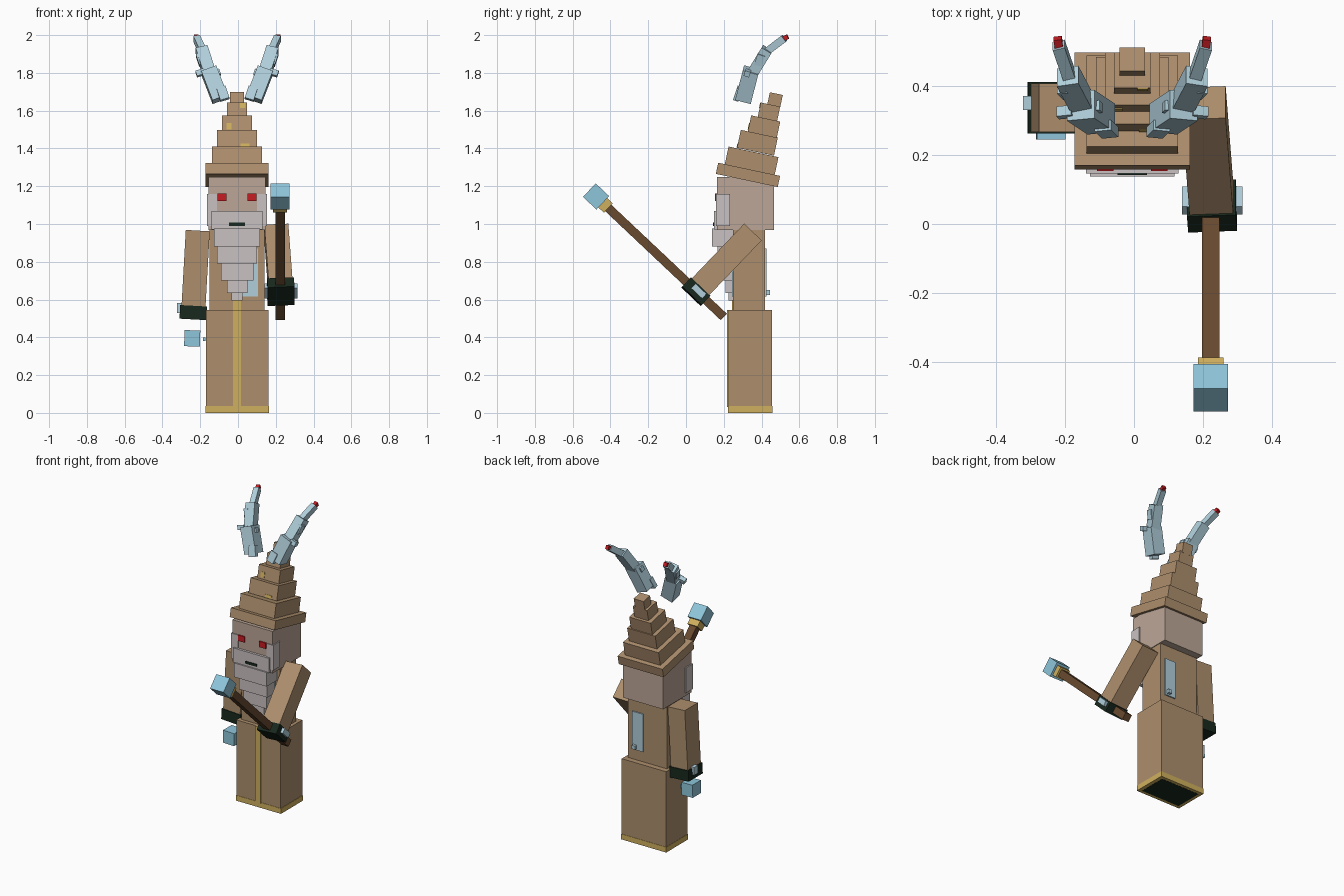
import bpy, bmesh, math
from mathutils import Matrix, Vector


def material(name, r, g, b):
    m = bpy.data.materials.new(name)
    lin = [((c / 255 + 0.055) / 1.055) ** 2.4 for c in (r, g, b)]
    m.diffuse_color = (*lin, 1)
    return m


ROBE = material("tan cloth", 174, 143, 109)
SKIN = material("pale skin", 187, 166, 150)
BEARD = material("grey beard", 201, 193, 194)
ICE = material("pale ice", 176, 207, 219)
GEM = material("blue crystal", 143, 198, 219)
GOLD = material("gold trim", 208, 176, 94)
GREEN = material("dark green", 24, 40, 29)
WOOD = material("brown wood", 104, 74, 47)
RED = material("red", 198, 28, 34)

CX = -0.005  # symmetry plane of the body


def box(name, size, mat, matrix):
    """Box of a given size placed by a matrix."""
    me = bpy.data.meshes.new(name)
    bm = bmesh.new()
    bmesh.ops.create_cube(bm, size=1, matrix=matrix @ Matrix.Diagonal((*size, 1)))
    bm.to_mesh(me)
    bm.free()
    me.materials.append(mat)
    ob = bpy.data.objects.new(name, me)
    bpy.context.collection.objects.link(ob)
    return ob


def span(name, x, y, z, mat):
    """Axis-aligned box from three (min, max) ranges."""
    c = [(a + b) / 2 for a, b in (x, y, z)]
    s = [b - a for a, b in (x, y, z)]
    return box(name, s, mat, Matrix.Translation(c))


def frame(p0, p1):
    """Frame at the midpoint of a segment, local z along it, local x close to world x."""
    p0, p1 = Vector(p0), Vector(p1)
    z = (p1 - p0).normalized()
    x = Vector((1, 0, 0))
    x = (x - z * x.dot(z)).normalized()
    rot = Matrix((x, z.cross(x), z)).transposed().to_4x4()
    return Matrix.Translation((p0 + p1) / 2) @ rot


def bar(name, p0, p1, w, d, mat):
    return box(name, (w, d, (Vector(p1) - Vector(p0)).length), mat, frame(p0, p1))


def centred(w):
    return (CX - w / 2, CX + w / 2)


# Robe and torso
span("robe_hem", (-0.172, 0.165), (0.223, 0.457), (0, 0.036), GOLD)
span("robe_skirt", (-0.17, 0.162), (0.225, 0.455), (0.036, 0.545), ROBE)
span("robe_underside", (-0.15, 0.14), (0.245, 0.435), (-0.001, 0.004), GREEN)
span("torso", (-0.15, 0.14), (0.25, 0.418), (0.545, 0.97), ROBE)
span("skirt_stripe", (-0.026, 0.016), (0.218, 0.226), (0.03, 0.545), GOLD)
span("torso_stripe", (-0.026, 0.016), (0.243, 0.251), (0.545, 0.75), GOLD)

# Ice slab through the torso with a small stud behind
span("ice_slab", (0.025, 0.105), (0.243, 0.426), (0.615, 0.87), ICE)
span("ice_stud", (0.07, 0.095), (0.42, 0.445), (0.625, 0.65), ICE)

# Head, eyes, whiskers
span("head", (-0.155, 0.145), (0.163, 0.466), (0.967, 1.25), SKIN)
for s in (-1, 1):
    ex = CX + s * 0.079
    span("eye", (ex - 0.024, ex + 0.024), (0.154, 0.17), (1.123, 1.162), RED)
    wx = CX + s * 0.132
    span("side_whisker", (wx - 0.026, wx + 0.026), (0.158, 0.232), (0.99, 1.16), BEARD)
span("moustache", centred(0.27), (0.147, 0.2), (0.97, 1.07), BEARD)
span("mouth", centred(0.085), (0.143, 0.15), (0.99, 1.007), GREEN)

# Beard tiers narrowing downwards
for w, y, z0, z1 in ((0.245, 0.138, 0.88, 0.975), (0.212, 0.168, 0.79, 0.88),
                     (0.172, 0.19, 0.70, 0.79), (0.108, 0.21, 0.635, 0.70),
                     (0.058, 0.226, 0.595, 0.635)):
    span("beard_tier", centred(w), (y, 0.255), (z0, z1), BEARD)

# Stepped hat leaning back: width, depth, height, y, z
tilt = Matrix.Rotation(math.radians(-12), 4, 'X')
tiers = ((0.335, 0.335, 0.06, 0.328, 1.26), (0.265, 0.27, 0.1, 0.347, 1.333),
         (0.21, 0.2, 0.097, 0.378, 1.43), (0.16, 0.157, 0.087, 0.413, 1.516),
         (0.106, 0.105, 0.08, 0.439, 1.593), (0.074, 0.07, 0.07, 0.471, 1.656))
patches = {2: (0.043, -0.036, 0.047, 0.02), 3: (-0.043, -0.015, 0.028, 0.036),
           4: (0.03, 0.024, 0.03, 0.026)}
for i, (w, d, h, y, z) in enumerate(tiers):
    m = Matrix.Translation((CX, y, z)) @ tilt
    box("hat_brim" if i == 0 else "hat_tier", (w, d, h), ROBE, m)
    if i in patches:
        px, pz, pw, ph = patches[i]
        box("hat_patch", (pw, 0.006, ph), GOLD,
            m @ Matrix.Translation((px, -d / 2, pz)))

# Floating curved horns, mirrored
for s in (-1, 1):
    def P(x, y, z):
        return (CX + s * x, y, z)
    bar("horn_base", P(0.09, 0.305, 1.66), P(0.15, 0.345, 1.815), 0.085, 0.085, ICE)
    bar("horn_middle", P(0.138, 0.335, 1.77), P(0.188, 0.43, 1.925), 0.065, 0.06, ICE)
    bar("horn_end", P(0.176, 0.41, 1.9), P(0.214, 0.52, 1.983), 0.036, 0.04, ICE)
    bar("horn_tip", P(0.213, 0.515, 1.98), P(0.217, 0.54, 1.992), 0.024, 0.026, RED)
    # Frost nubs on the horn
    for x, y, z, sx, sy, sz in ((0.075, 0.275, 1.69, 0.05, 0.03, 0.07),
                                (0.195, 0.325, 1.80, 0.045, 0.03, 0.03),
                                (0.105, 0.34, 1.80, 0.03, 0.03, 0.03),
                                (0.195, 0.39, 1.87, 0.03, 0.04, 0.06)):
        box("horn_nub", (sx, sy, sz), ICE, frame(P(x - 0.01, y - 0.01, z - 0.03),
                                                 P(x + 0.01, y + 0.01, z + 0.03)))

# Hanging arm with cuff, clasps and floating crystal
bar("hanging_arm", (-0.213, 0.338, 0.965), (-0.236, 0.338, 0.555), 0.127, 0.14, ROBE)
bar("hanging_cuff", (-0.235, 0.338, 0.567), (-0.239, 0.338, 0.495), 0.142, 0.15, GREEN)
span("cuff_clasp", (-0.322, -0.298), (0.332, 0.372), (0.53, 0.582), ICE)
span("cuff_clasp", (-0.185, -0.16), (0.332, 0.372), (0.5, 0.53), ICE)
bar("floating_crystal", (-0.241, 0.29, 0.437), (-0.244, 0.29, 0.352), 0.083, 0.09, GEM)
span("crystal_chip", (-0.185, -0.172), (0.285, 0.305), (0.38, 0.4), GEM)

# Raised arm with cuff and clasps
shoulder, wrist = Vector((0.203, 0.352, 0.955)), Vector((0.226, 0.06, 0.65))
bar("raised_arm", shoulder, wrist, 0.127, 0.128, ROBE)
d = (wrist - shoulder).normalized()
bar("raised_cuff", wrist - d * 0.022, wrist + d * 0.045, 0.142, 0.142, GREEN)

# Staff with collar and crystal head
base, end = Vector((0.223, 0.2, 0.508)), Vector((0.223, -0.415, 1.088))
u = (end - base).normalized()
bar("staff", base, end, 0.05, 0.047, WOOD)
bar("staff_collar", end - u * 0.005, end + u * 0.035, 0.075, 0.068, GOLD)
bar("staff_crystal", end + u * 0.035, end + u * 0.133, 0.1, 0.098, GEM)

# Clasps lie along the staff direction on both sides of the raised cuff
for x in (0.153, 0.303):
    c = Vector((x, 0.068, 0.645))
    bar("raised_clasp", c - u * 0.04, c + u * 0.04, 0.026, 0.034, ICE)
